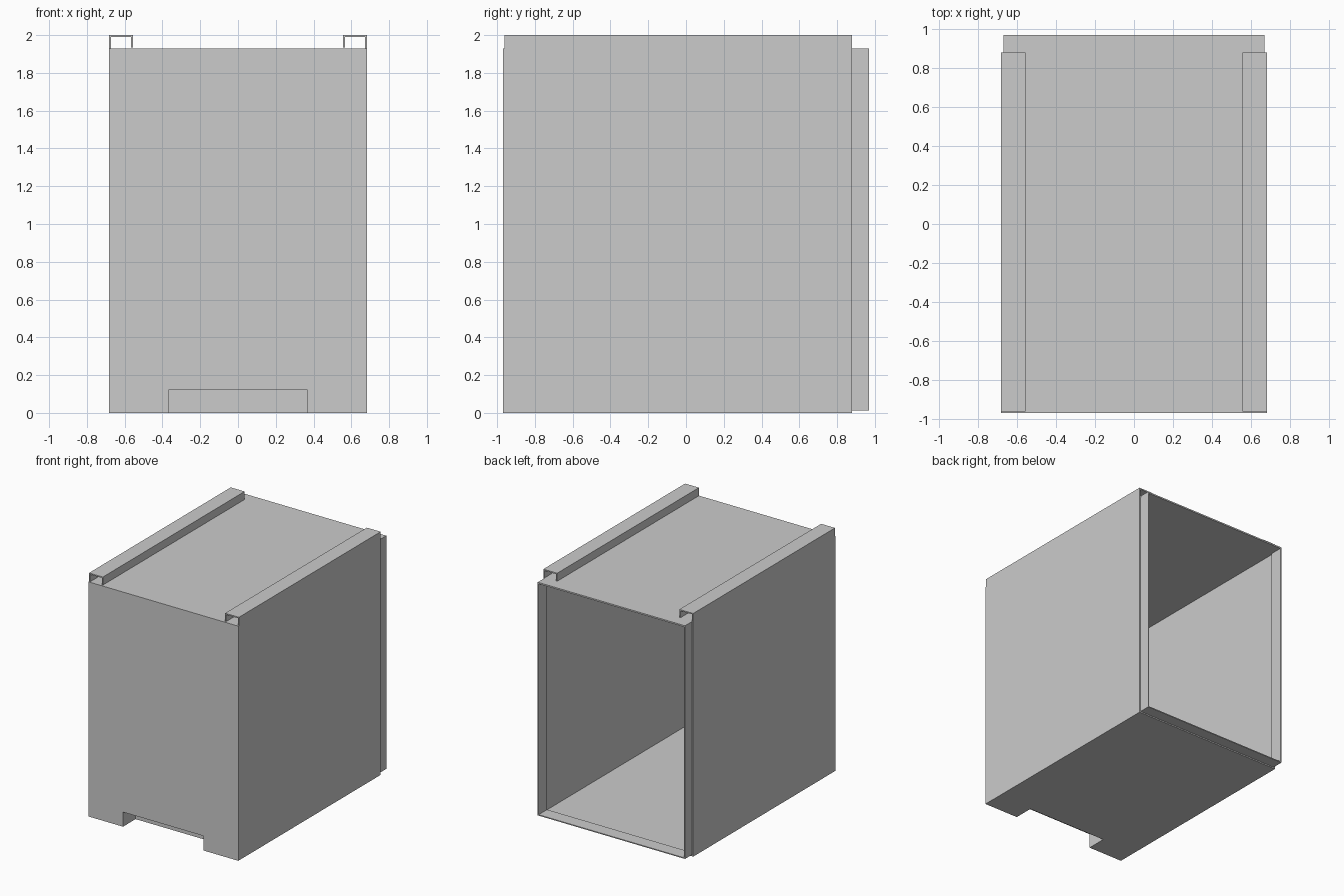
import bpy

if "Cube" in bpy.data.objects:
    bpy.data.objects.remove(bpy.data.objects["Cube"])

T = 0.012                    # sheet thickness
W, H = 0.682, 1.93           # half width, height of the top plate
FRONT, BODY_END, BACK = -0.97, 0.88, 0.97
NW, NH, ND = 0.367, 0.12, 0.163   # notch half width, height, depth


def add_mesh(name, verts, faces):
    me = bpy.data.meshes.new(name)
    me.from_pydata(verts, [], faces)
    ob = bpy.data.objects.new(name, me)
    bpy.context.collection.objects.link(ob)
    return ob


def sheet(name, path, y0, y1, t=T):
    """Folded sheet: open x-z path extruded along y; outside is left of the path."""
    n = len(path)
    verts = [(x, y, z) for y in (y0, y1) for x, z in path]
    faces = [(i, i + 1, n + i + 1, n + i) for i in range(n - 1)]
    ob = add_mesh(name, verts, faces)
    m = ob.modifiers.new("thickness", 'SOLIDIFY')
    m.thickness, m.offset, m.use_even_offset = t, -1, True
    return ob


def box(name, lo, hi):
    verts = [(x, y, z) for x in (lo[0], hi[0]) for y in (lo[1], hi[1]) for z in (lo[2], hi[2])]
    faces = [(0, 1, 3, 2), (4, 6, 7, 5), (0, 4, 5, 1), (2, 3, 7, 6), (0, 2, 6, 4), (1, 5, 7, 3)]
    return add_mesh(name, verts, faces)


def cut(ob, cutter):
    m = ob.modifiers.new("notch", 'BOOLEAN')
    m.operation, m.object, m.solver = 'DIFFERENCE', cutter, 'EXACT'


# Outer wrap: floor, both sides and the hooked rails along the top
half = [(W, 0), (W, 2.0), (0.556, 2.0), (0.556, H + 0.004)]
wrap = sheet("outer_wrap", half[::-1] + [(-x, z) for x, z in half], FRONT + 0.008, BODY_END, 0.01)

# Front panel
panel = box("front_panel", (-W, FRONT, 0), (W, FRONT + 0.008, H))

# Top plate between the rails, reaching back over the tongue
box("top_plate", (-W + 0.01, FRONT + 0.008, H - T), (W - 0.01, BODY_END, H))

# Slightly smaller tongue at the open back
s = W - T
sheet("back_tongue", [(s, H - T), (s, T), (-s, T), (-s, H - T)], BODY_END - 0.02, BACK, 0.008)
box("tongue_top", (-s, BODY_END, H - T), (s, BACK, H))

# Notch through the front panel and floor
cutter = box("notch_cutter", (-NW, FRONT - 0.1, -0.1), (NW, FRONT + ND, NH))
cutter.hide_render = True
cutter.hide_viewport = True
cutter.display_type = 'WIRE'
cut(wrap, cutter)
cut(panel, cutter)

# Recessed pocket behind the notch
sheet("notch_pocket", [(NW, 0.002), (NW, NH), (-NW, NH), (-NW, 0.002)],
      FRONT + 0.004, FRONT + ND, 0.006)
box("notch_back", (-NW - 0.006, FRONT + ND, 0.002), (NW + 0.006, FRONT + ND + 0.006, NH + 0.006))
